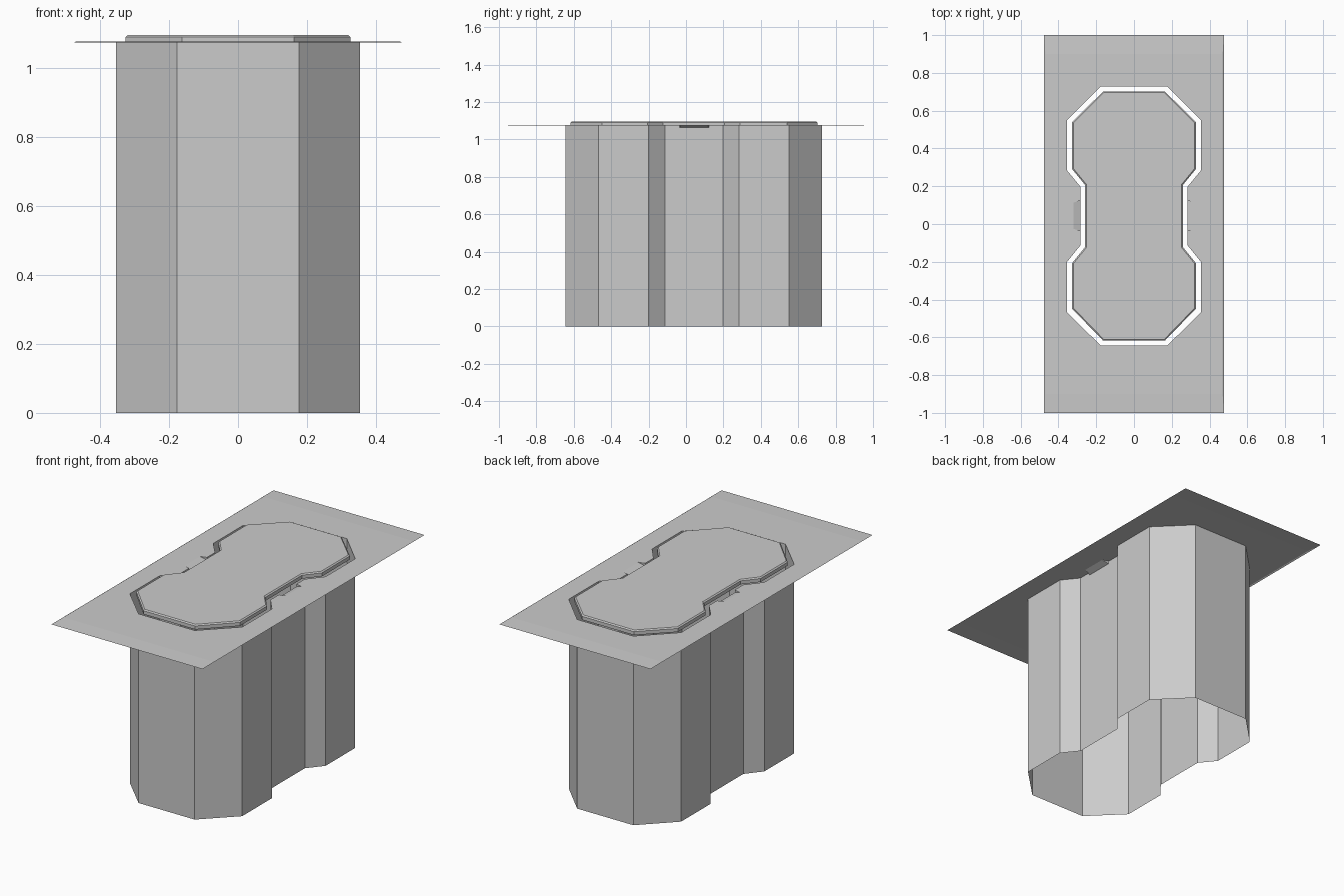
import bpy
import bmesh

if "Cube" in bpy.data.objects:
    bpy.data.objects.remove(bpy.data.objects["Cube"], do_unlink=True)

PLATE_Z = 1.078    # level of the flat plate
NOTCH_Z = 1.063    # lowest level of the finger notches
NOTCH_X = 0.283    # inner side of the notches

grey = bpy.data.materials.new("plain grey")
grey.use_nodes = True
grey.diffuse_color = (0.6, 0.6, 0.6, 1)
grey.node_tree.nodes["Principled BSDF"].inputs["Base Color"].default_value = (0.6, 0.6, 0.6, 1)


def finish(bm, name, recalc=False):
    bmesh.ops.remove_doubles(bm, verts=bm.verts, dist=0.0001)
    if recalc:
        bmesh.ops.recalc_face_normals(bm, faces=bm.faces)
    mesh = bpy.data.meshes.new(name)
    bm.to_mesh(mesh)
    bm.free()
    mesh.materials.append(grey)
    obj = bpy.data.objects.new(name, mesh)
    bpy.context.collection.objects.link(obj)
    return obj


def quad(bm, *points):
    return bm.faces.new([bm.verts.new(p) for p in points])


def mirrored(half):
    """Close a right-hand half outline, counter-clockwise from above."""
    return half + [(-x, y) for x, y in reversed(half)]


def pairs(loop):
    return zip(loop, loop[1:] + loop[:1])


# Half outlines: two octagonal lobes joined by a narrow waist
front_lobe = [(0.177, -0.643), (0.354, -0.468), (0.354, -0.2), (NOTCH_X, -0.112)]
back_lobe = [(NOTCH_X, 0.197), (0.354, 0.283), (0.354, 0.55), (0.177, 0.727)]
notch = [(NOTCH_X, -0.036), (0.32, -0.026), (0.32, 0.114), (NOTCH_X, 0.124)]
lid_half = [(0.163, -0.618), (0.327, -0.449), (0.327, -0.206), (0.259, -0.122),
            (0.259, 0.207), (0.327, 0.29), (0.327, 0.54), (0.163, 0.702)]

# Shaft: open tube, its rim lowered at the two notches
bm = bmesh.new()
shaft = mirrored(front_lobe + [notch[0], notch[3]] + back_lobe)
for a, b in pairs(shaft):
    in_notch = {a[1], b[1]} == {notch[0][1], notch[3][1]}
    top = NOTCH_Z if in_notch else PLATE_Z
    quad(bm, (*a, 0), (*b, 0), (*b, top), (*a, top))
finish(bm, "shaft")

# Cover plate: flat sheet with the opening, and a slightly drooping border
bm = bmesh.new()
inner = [(-0.469, -0.9), (0.469, -0.9), (0.469, 0.9), (-0.469, 0.9)]
outer = [(-0.476, -1), (0.476, -1), (0.476, 1), (-0.476, 1)]
edges = []
for loop in (inner, mirrored(front_lobe + notch + back_lobe)):
    verts = [bm.verts.new((*p, PLATE_Z)) for p in loop]
    edges += [bm.edges.new(e) for e in pairs(verts)]
bmesh.ops.triangle_fill(bm, use_beauty=True, use_dissolve=False, edges=edges, normal=(0, 0, 1))
for (a, b), (c, d) in zip(pairs(inner), pairs(outer)):
    quad(bm, (*c, PLATE_Z - 0.004), (*d, PLATE_Z - 0.004), (*b, PLATE_Z), (*a, PLATE_Z))
for face in bm.faces:
    face.normal_update()
    if face.normal.z < 0:
        face.normal_flip()
finish(bm, "cover_plate")

# Finger notches: sloping floor with two triangular cheeks, one on each side
for side, name in ((1, "left_finger_notch"), (-1, "right_finger_notch")):
    bm = bmesh.new()
    p = [(x * side, y) for x, y in notch]
    low_a, low_b = (*p[0], NOTCH_Z), (*p[3], NOTCH_Z)
    out_a, out_b = (*p[1], PLATE_Z), (*p[2], PLATE_Z)
    quad(bm, low_a, out_a, out_b, low_b)
    quad(bm, low_a, (*p[0], PLATE_Z), out_a)
    quad(bm, low_b, out_b, (*p[3], PLATE_Z))
    finish(bm, name, recalc=True)

# Lid: raised slab with a chamfered top rim
bm = bmesh.new()
base = bm.faces.new([bm.verts.new((*p, 1.07)) for p in mirrored(lid_half)])
grown = bmesh.ops.extrude_face_region(bm, geom=[base], use_keep_orig=True)["geom"]
for v in grown:
    if isinstance(v, bmesh.types.BMVert):
        v.co.z = 1.09
cap = [f for f in grown if isinstance(f, bmesh.types.BMFace)]
bmesh.ops.recalc_face_normals(bm, faces=bm.faces)
bmesh.ops.inset_region(bm, faces=cap, thickness=0.007, use_even_offset=True)
for v in cap[0].verts:
    v.co.z = 1.096
finish(bm, "lid", recalc=True)
